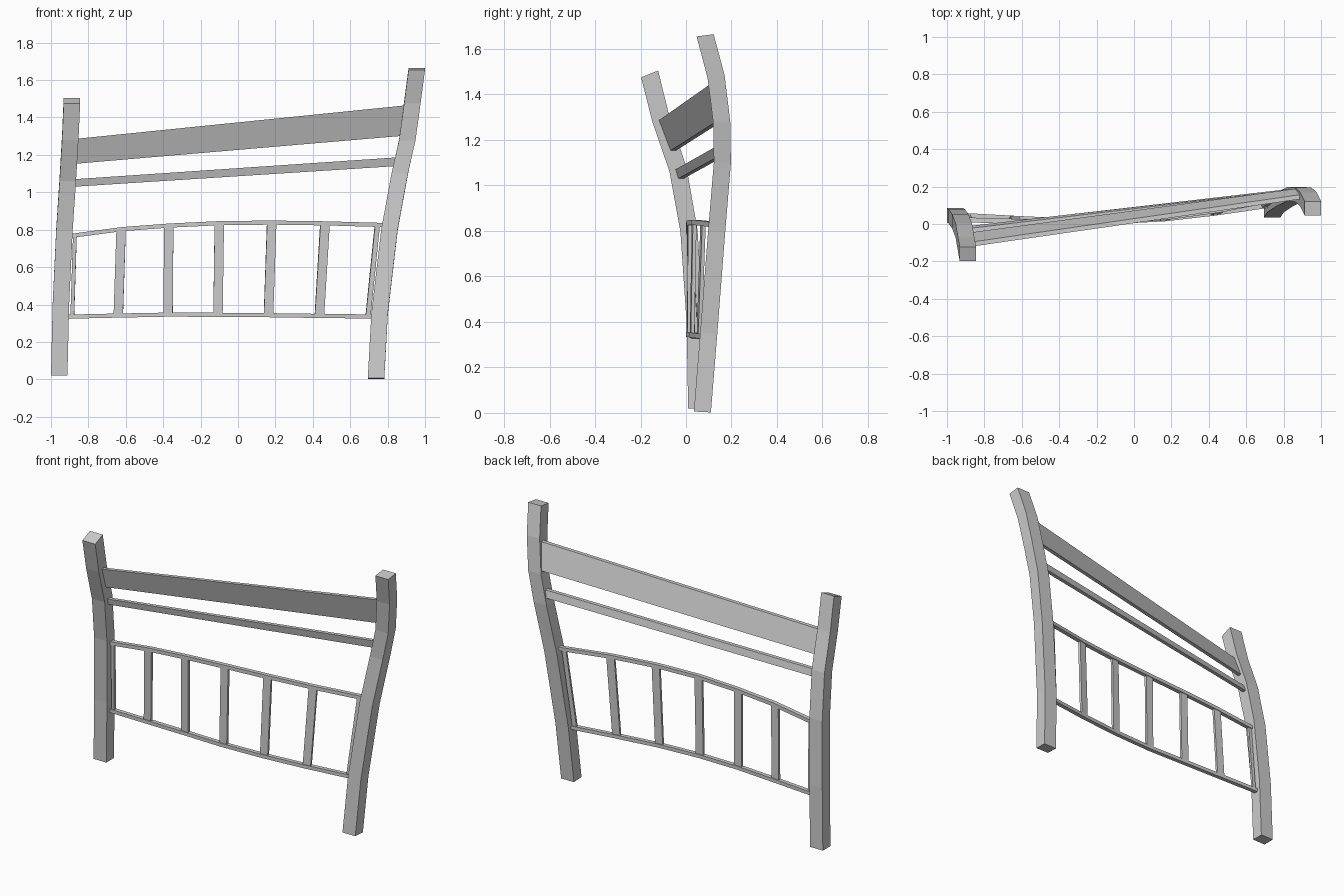
import bpy
from mathutils import Vector

if "Cube" in bpy.data.objects:
    bpy.data.objects.remove(bpy.data.objects["Cube"])


def loft(name, rings):
    """Skin four-cornered rings into one closed, flat-shaded bar."""
    verts = [p for r in rings for p in r]
    faces = [(3, 2, 1, 0)]
    for i in range(len(rings) - 1):
        a = i * 4
        for j in range(4):
            k = (j + 1) % 4
            faces.append((a + j, a + k, a + 4 + k, a + 4 + j))
    n = len(verts)
    faces.append((n - 4, n - 3, n - 2, n - 1))
    me = bpy.data.meshes.new(name)
    me.from_pydata(verts, [], faces)
    me.validate()
    ob = bpy.data.objects.new(name, me)
    bpy.context.collection.objects.link(ob)
    return ob


def post(name, path, w=0.088, d=0.075):
    """Upright: each path entry is x, y, z of the centre and the tilt towards the back."""
    rings = []
    for x, y, z, tilt in path:
        rings.append([(x + sx * w / 2, y + sy * d / 2, z + sy * tilt * d / 2)
                      for sx, sy in ((-1, -1), (1, -1), (1, 1), (-1, 1))])
    return loft(name, rings)


def rail(name, sections, t):
    """Cross rail: each section gives its front bottom and front top points."""
    rings = []
    back = Vector((0, t, 0))
    for b, tp in sections:
        b, tp = Vector(b), Vector(tp)
        rings.append([b, b + back, tp + back, tp])
    return loft(name, rings)


def centred_rail(name, path, h=0.022, t=0.026):
    return rail(name, [((x, y - t / 2, z - h / 2), (x, y - t / 2, z + h / 2))
                       for x, y, z in path], t)


def on_path(path, x):
    """Point on a polyline at a given x."""
    for a, b in zip(path, path[1:]):
        if x <= b[0] or b is path[-1]:
            return Vector(a).lerp(Vector(b), (x - a[0]) / (b[0] - a[0]))


# Curved side posts
post("left_post", [(-.956, .047, .02, 0), (-.947, .04, .40, .05), (-.928, .013, .80, .12),
                   (-.910, -.035, 1.07, .25), (-.897, -.110, 1.29, .3), (-.888, -.160, 1.49, .4)])
post("right_post", [(.738, .072, .004, -.05), (.757, .100, .35, -.08), (.810, .135, .80, -.08),
                    (.865, .160, 1.10, -.04), (.905, .157, 1.28, .05), (.932, .132, 1.48, .15),
                    (.956, .084, 1.66, .13)])

# Straight upper rails, twisted between the leaning posts
rail("wide_top_rail", [((-.865, -.068, 1.153), (-.865, -.120, 1.286)),
                       ((.87, .165, 1.301), (.89, .133, 1.464))], .024)
rail("narrow_rail", [((-.875, -.034, 1.030), (-.875, -.047, 1.070)),
                     ((.83, .163, 1.139), (.84, .158, 1.186))], .024)

# Bowed panel rails
upper = [(-.90, .022, .766), (-.62, .014, .803), (-.37, .012, .822), (-.10, .016, .835),
         (.18, .036, .838), (.465, .075, .834), (.785, .140, .825)]
lower = [(-.915, .046, .335), (-.64, .031, .341), (-.374, .018, .346), (-.107, .013, .345),
         (.163, .027, .343), (.435, .058, .339), (.725, .100, .336)]
centred_rail("upper_panel_rail", upper)
centred_rail("lower_panel_rail", lower)

# Slats between the panel rails, with a thin stile at each end
slats = [(-.886, -.872, .02), (-.64, -.625, .05), (-.374, -.37, .05), (-.107, -.10, .05),
         (.163, .18, .05), (.435, .465, .05), (.695, .745, .026)]
for i, (xb, xt, w) in enumerate(slats):
    rings = []
    for path, x in ((lower, xb), (upper, xt)):
        # the slat face follows the bend of the rail
        d = (on_path(path, x + .02) - on_path(path, x - .02))
        d.z = 0
        d.normalize()
        n = Vector((-d.y, d.x, 0)) * .008
        c = on_path(path, x)
        s = d * w / 2
        rings.append([c - s - n, c + s - n, c + s + n, c - s + n])
    loft("end_stile_%d" % i if i in (0, 6) else "slat_%d" % i, rings)
